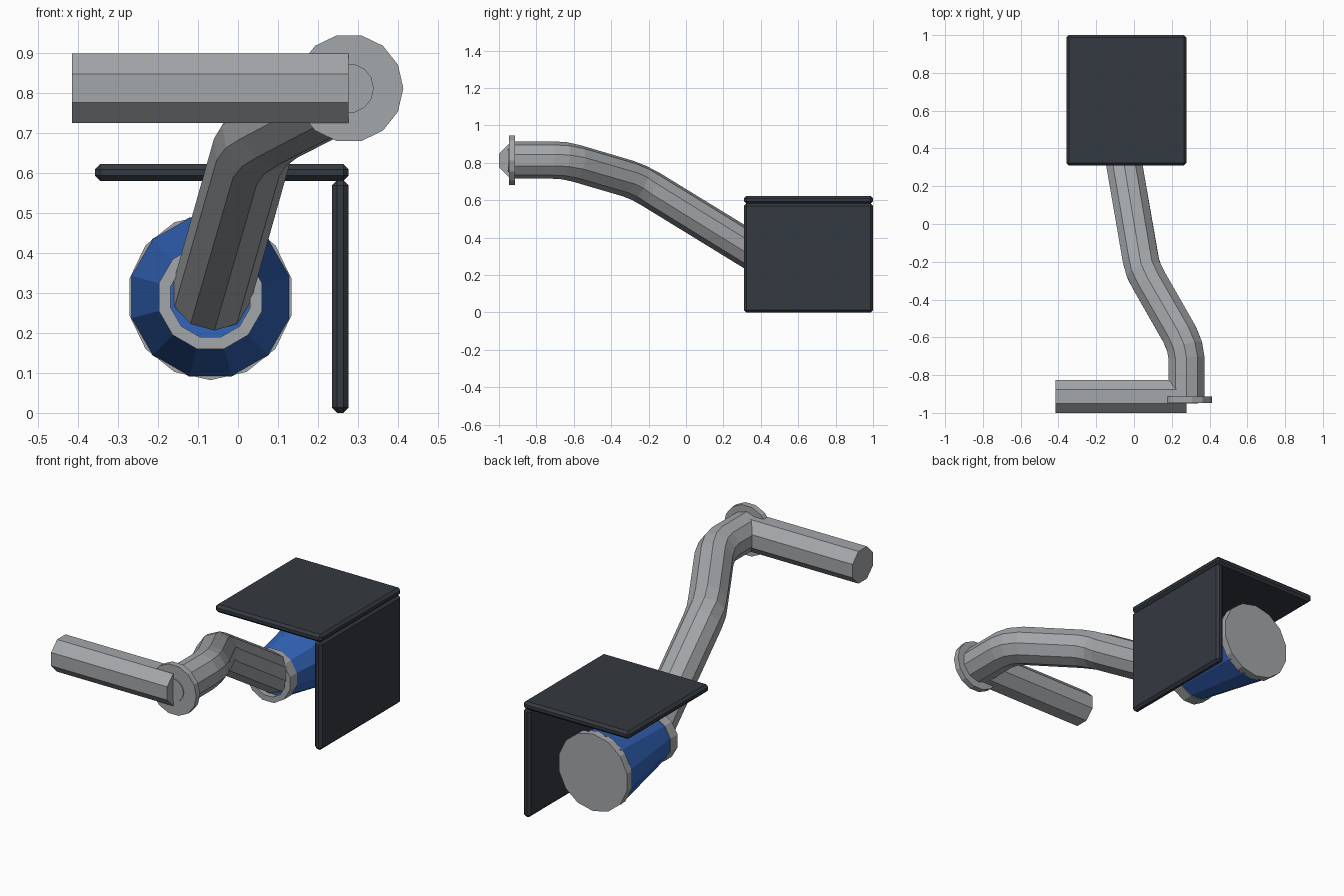
import bpy, bmesh, math
from mathutils import Vector

if "Cube" in bpy.data.objects:
    bpy.data.objects.remove(bpy.data.objects["Cube"])


def material(name, rgb):
    m = bpy.data.materials.new(name)
    m.diffuse_color = (*rgb, 1)
    m.use_nodes = True
    m.node_tree.nodes["Principled BSDF"].inputs["Base Color"].default_value = m.diffuse_color
    return m


GREY = material("steel_grey", (0.37, 0.385, 0.40))
BLUE = material("pot_blue", (0.033, 0.13, 0.50))
DARK = material("dark_slate", (0.034, 0.041, 0.052))


def finish(name, bm, mat):
    bmesh.ops.recalc_face_normals(bm, faces=bm.faces)
    me = bpy.data.meshes.new(name)
    bm.to_mesh(me)
    bm.free()
    me.materials.append(mat)
    ob = bpy.data.objects.new(name, me)
    bpy.context.collection.objects.link(ob)
    return ob


def skin(name, rings, mat, closed=False):
    """Join rings of points into a tube; cap the ends unless it closes on itself."""
    bm = bmesh.new()
    loops = [[bm.verts.new(p) for p in r] for r in rings]
    pairs = list(zip(loops, loops[1:]))
    if closed:
        pairs.append((loops[-1], loops[0]))
    else:
        bm.faces.new(loops[0])
        bm.faces.new(loops[-1])
    n = len(loops[0])
    for a, b in pairs:
        for i in range(n):
            j = (i + 1) % n
            bm.faces.new((a[i], a[j], b[j], b[i]))
    return finish(name, bm, mat)


def lathe(name, cx, cz, profile, sides, phase, mat, closed=False):
    """Turn (y, radius) points around an axis running along y."""
    angles = [2 * math.pi * (i + phase) / sides for i in range(sides)]
    rings = [[(cx + r * math.cos(a), y, cz + r * math.sin(a)) for a in angles]
             for y, r in profile]
    return skin(name, rings, mat, closed)


def sweep(name, path, radius, sides, phase, mat):
    pts = [Vector(p) for p in path]
    rings = []
    for i, p in enumerate(pts):
        d_in = (p - pts[i - 1]).normalized() if i else Vector()
        d_out = (pts[i + 1] - p).normalized() if i + 1 < len(pts) else Vector()
        t = (d_in + d_out).normalized()
        side = t.cross(Vector((0, 0, 1))).normalized()
        up = side.cross(t)
        rings.append([p + radius * (math.sin(a) * side + math.cos(a) * up)
                      for a in (2 * math.pi * (k + phase) / sides for k in range(sides))])
    return skin(name, rings, mat)


def plate(name, lo, hi, mat, bevel=0.013):
    bm = bmesh.new()
    bmesh.ops.create_cube(bm, size=1)
    for v in bm.verts:
        v.co = [(l + h) / 2 + c * (h - l) for l, h, c in zip(lo, hi, v.co)]
    bmesh.ops.bevel(bm, geom=bm.edges[:], offset=bevel, segments=1,
                    affect='EDGES', profile=0.5)
    return finish(name, bm, mat)


# L-shaped guard around the canister
plate("guard_top", (-0.358, 0.31, 0.581), (0.277, 1.0, 0.623), DARK)
plate("guard_side", (0.235, 0.31, 0.0), (0.277, 1.0, 0.583), DARK)

# Tapered canister with collars at both ends
CX, CZ = -0.069, 0.29
lathe("canister_body", CX, CZ, [(0.385, 0.124), (0.86, 0.206)], 12, 0.5, BLUE)
lathe("canister_base", CX, CZ, [(0.85, 0.208), (0.892, 0.208)], 14, 0.5, GREY)
lathe("canister_collar", CX, CZ,
      [(0.355, 0.103), (0.355, 0.134), (0.415, 0.134), (0.415, 0.103)],
      12, 0.5, GREY, closed=True)

# Bent arm running from the canister to the handle
sweep("bent_arm",
      [(0.278, -0.93, 0.815), (0.278, -0.71, 0.815), (0.268, -0.65, 0.811),
       (0.242, -0.585, 0.797), (0.085, -0.31, 0.716), (0.053, -0.25, 0.692),
       (0.036, -0.19, 0.66), (-0.068, 0.41, 0.292)],
      0.1, 10, 0, GREY)

# Cross handle, round flange and its centre boss
sweep("cross_handle", [(-0.416, -0.913, 0.813), (0.277, -0.913, 0.813)],
      0.094, 8, 0.5, GREY)
lathe("handle_flange", 0.278, 0.813, [(-0.947, 0.136), (-0.914, 0.136)], 14, 0, GREY)
lathe("flange_boss", 0.278, 0.813, [(-0.951, 0.062), (-0.93, 0.062)], 14, 0, GREY)
